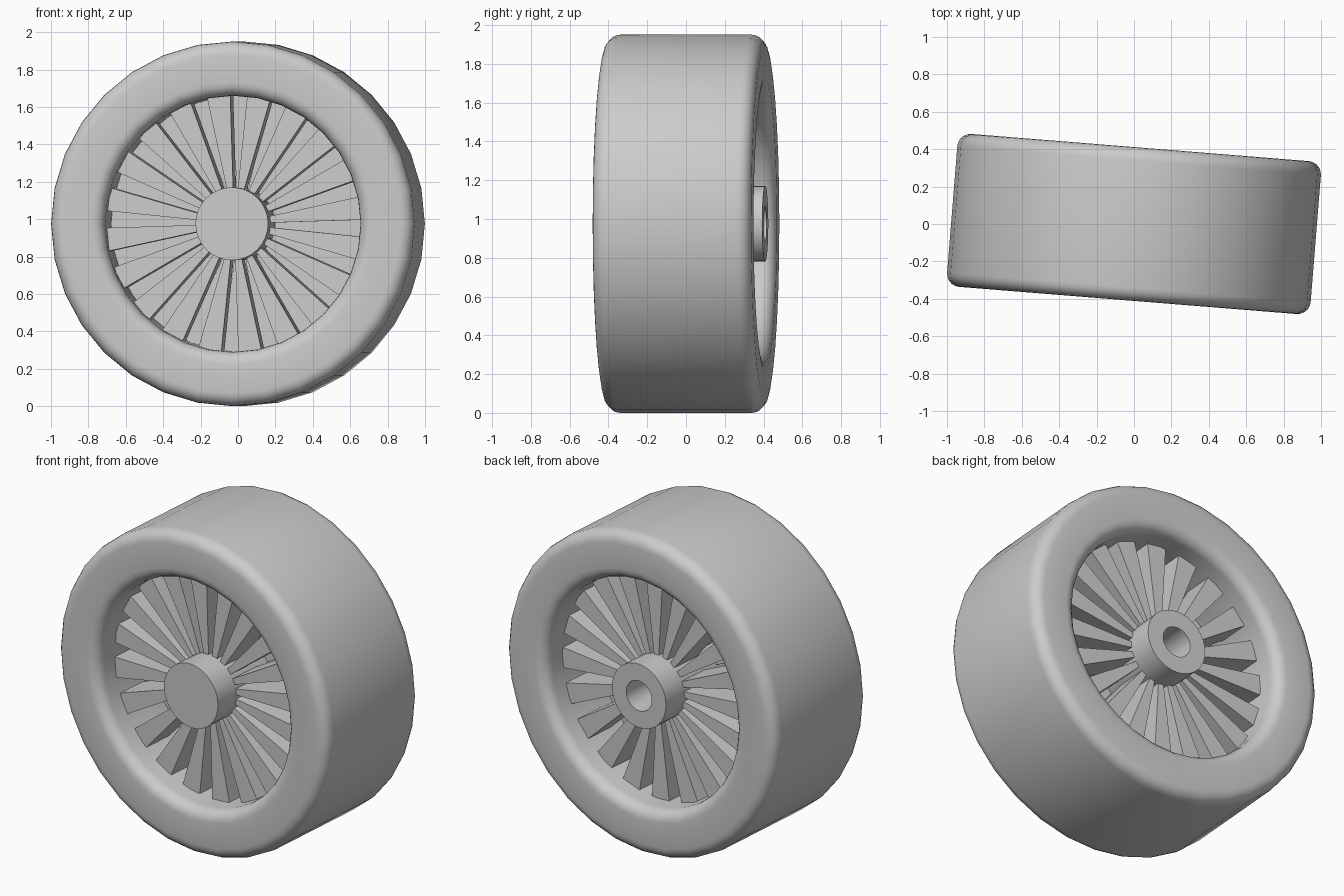
import bpy, bmesh, math
from mathutils import Matrix

cube = bpy.data.objects.get("Cube")
if cube:
    bpy.data.objects.remove(cube)

RADIUS, HALF_W, HOLE_R, HUB_R = 0.975, 0.41, 0.685, 0.195
SPOKES = 20
STEP = 2 * math.pi / SPOKES
# Local wheel axis is y; the whole wheel is turned slightly about z
PLACE = Matrix.Translation((0, 0, RADIUS)) @ Matrix.Rotation(math.radians(-4.6), 4, "Z")

grey = bpy.data.materials.new("plain_grey")
grey.use_nodes = True
grey.diffuse_color = (0.6, 0.6, 0.6, 1)
grey.node_tree.nodes["Principled BSDF"].inputs["Base Color"].default_value = (0.6, 0.6, 0.6, 1)


def finish(bm, name, smooth=None):
    bmesh.ops.recalc_face_normals(bm, faces=bm.faces)
    mesh = bpy.data.meshes.new(name)
    bm.to_mesh(mesh)
    bm.free()
    mesh.materials.append(grey)
    obj = bpy.data.objects.new(name, mesh)
    bpy.context.collection.objects.link(obj)
    obj.matrix_world = PLACE
    if smooth:
        bpy.ops.object.select_all(action="DESELECT")
        obj.select_set(True)
        bpy.context.view_layer.objects.active = obj
        bpy.ops.object.shade_smooth_by_angle(angle=math.radians(smooth))
    return obj


def lathe(profile, segments, closed):
    """Spin (radius, y) points around the y axis."""
    bm = bmesh.new()
    verts = [bm.verts.new((r, y, 0)) for r, y in profile]
    pairs = list(zip(verts, verts[1:] + verts[:1])) if closed else list(zip(verts, verts[1:]))
    edges = [bm.edges.new(p) for p in pairs]
    bmesh.ops.spin(bm, geom=verts + edges, cent=(0, 0, 0), axis=(0, 1, 0),
                   angle=2 * math.pi, steps=segments, use_duplicate=False)
    bmesh.ops.remove_doubles(bm, verts=bm.verts, dist=0.0005)
    return bm


# Tyre: rounded rectangle section
BEVEL = 0.07
section = []
for quadrant, (r, y) in enumerate([(RADIUS, HALF_W), (HOLE_R, HALF_W),
                                   (HOLE_R, -HALF_W), (RADIUS, -HALF_W)]):
    cr = r - BEVEL if r == RADIUS else r + BEVEL
    cy = math.copysign(HALF_W - BEVEL, y)
    for i in range(6):
        a = math.pi / 2 * (quadrant + i / 5)
        section.append((cr + BEVEL * math.cos(a), cy + BEVEL * math.sin(a)))
finish(lathe(section, 32, True), "tyre", 30)

# Hub: closed at the front, bored at the back
BORE_R = 0.092
hub = [(0, -HALF_W), (HUB_R, -HALF_W), (HUB_R, HALF_W),
       (BORE_R, HALF_W), (BORE_R, -0.3), (0, -0.3)]
finish(lathe(hub, 32, False), "hub", 30)


# Two staggered rings of tapered spokes
def spoke_ring(name, y0, y1, offset):
    bm = bmesh.new()
    half = math.radians(5.2)
    for k in range(SPOKES):
        a = offset + k * STEP
        corners = [(r * math.cos(a + s * half), y, r * math.sin(a + s * half))
                   for y in (y0, y1)
                   for r, s in ((HUB_R - 0.03, -1), (HOLE_R + 0.02, -1),
                                (HOLE_R + 0.02, 1), (HUB_R - 0.03, 1))]
        v = [bm.verts.new(c) for c in corners]
        bm.faces.new(v[:4])
        bm.faces.new(v[4:])
        for i in range(4):
            j = (i + 1) % 4
            bm.faces.new((v[i], v[j], v[j + 4], v[i + 4]))
    finish(bm, name)


START = math.radians(97)
spoke_ring("front_spokes", -0.25, -0.05, START)
spoke_ring("back_spokes", 0.05, 0.25, START + STEP / 2)
